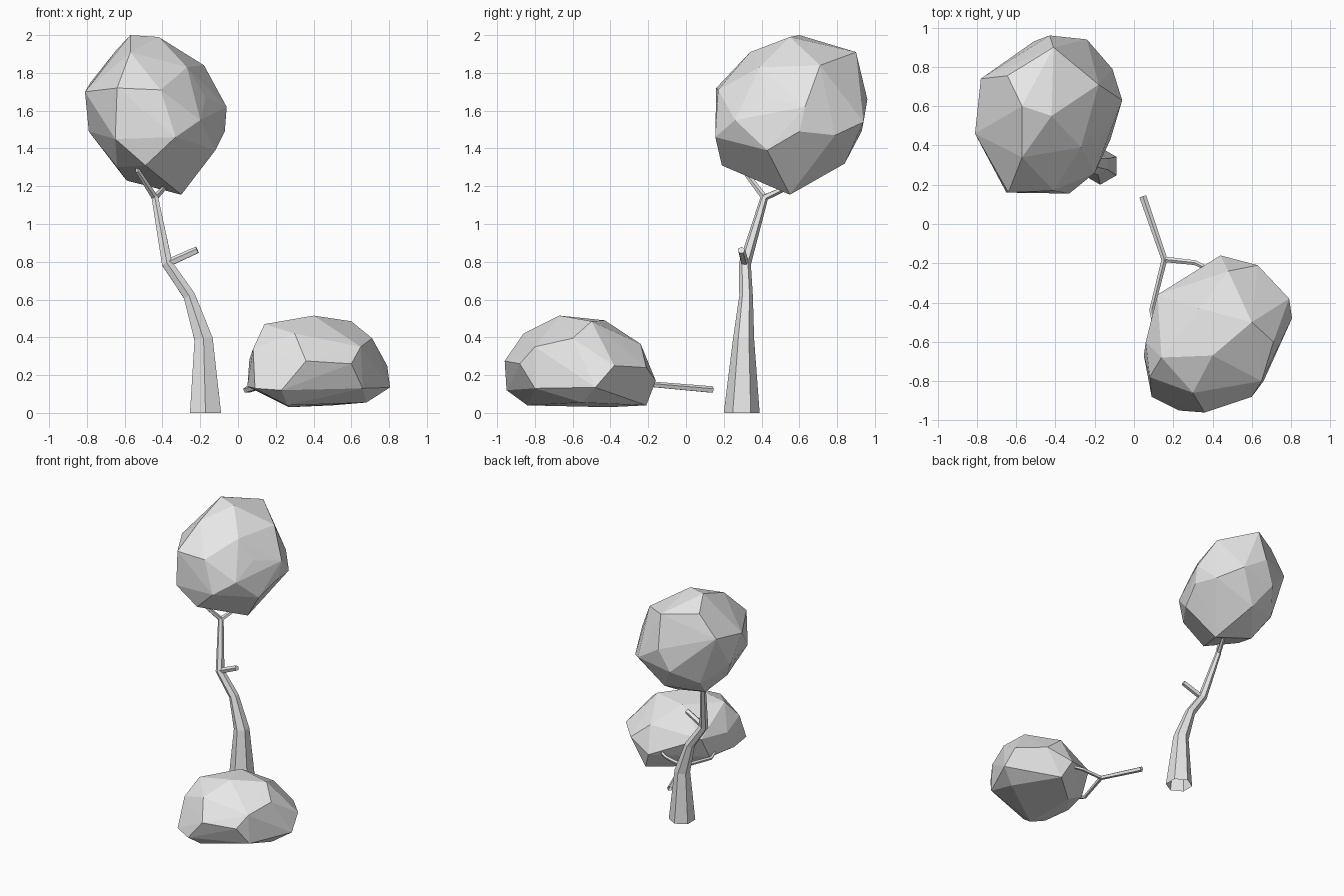
import bpy
import bmesh
import math
from mathutils import Vector

default_cube = bpy.data.objects.get("Cube")
if default_cube:
    bpy.data.objects.remove(default_cube, do_unlink=True)

# One plain grey for every part
grey = bpy.data.materials.new("plain_grey")
grey.use_nodes = True
grey.diffuse_color = (0.8, 0.8, 0.8, 1)
grey.node_tree.nodes["Principled BSDF"].inputs["Base Color"].default_value = grey.diffuse_color


def finish(bm, name):
    """Turn a bmesh into a flat-shaded object with the grey material."""
    bmesh.ops.recalc_face_normals(bm, faces=bm.faces[:])
    mesh = bpy.data.meshes.new(name)
    bm.to_mesh(mesh)
    bm.free()
    mesh.materials.append(grey)
    obj = bpy.data.objects.new(name, mesh)
    bpy.context.collection.objects.link(obj)
    return obj


def faceted_clump(name, corners):
    """Closed low-poly foliage lump wrapped around a few corner points."""
    bm = bmesh.new()
    for corner in corners:
        bm.verts.new(corner)
    bmesh.ops.convex_hull(bm, input=bm.verts[:])
    loose = [v for v in bm.verts if not v.link_faces]
    bmesh.ops.delete(bm, geom=loose, context='VERTS')
    return finish(bm, name)


def limb(name, path, sides, reference, level_start=False):
    """Tapered limb through (centre, radius) stations, open at its start."""
    bm = bmesh.new()
    centres = [Vector(centre) for centre, radius in path]
    rings = []
    last = len(path) - 1
    for i, (centre, radius) in enumerate(path):
        along = (centres[min(i + 1, last)] - centres[max(i - 1, 0)]).normalized()
        if level_start and i == 0:
            along = Vector((0, 0, 1))
        u = Vector(reference)
        u = (u - along * u.dot(along)).normalized()
        v = along.cross(u)
        ring = []
        for k in range(sides):
            angle = math.tau * k / sides
            offset = (u * math.cos(angle) + v * math.sin(angle)) * radius
            ring.append(bm.verts.new(centres[i] + offset))
        rings.append(ring)
    for lower, upper in zip(rings, rings[1:]):
        for k in range(sides):
            n = (k + 1) % sides
            bm.faces.new((lower[k], lower[n], upper[n], upper[k]))
    bm.faces.new(rings[-1])
    return finish(bm, name)


FRONT, UP = (0, -1, 0), (0, 0, 1)

# Standing tree: six-sided trunk, side stub and fork
fork = (-.44, .415, 1.14)
elbow = (-.375, .312, .79)
limb("trunk", [((-.172, .295, 0), .095), ((-.182, .305, .39), .056),
               ((-.258, .318, .62), .036), (elbow, .032), (fork, .02)],
     6, FRONT, level_start=True)
limb("trunk_stub", [(elbow, .022), ((-.215, .293, .862), .02)], 5, UP)
limb("crown_fork_front", [(fork, .018), ((-.53, .31, 1.28), .014),
                          ((-.54, .32, 1.4), .012)], 5, FRONT)
limb("crown_fork_back", [(fork, .018), ((-.39, .53, 1.19), .014),
                         ((-.38, .57, 1.3), .012)], 5, FRONT)

# Crown on top of the standing tree
faceted_clump("crown", [
    (-.57, .6, 2), (-.42, .55, 1.99), (-.41, .9, 1.91), (-.57, .34, 1.91),
    (-.645, .755, 1.92), (-.18, .71, 1.84), (-.27, .39, 1.83),
    (-.64, .16, 1.72), (-.41, .17, 1.71), (-.81, .46, 1.7), (-.78, .74, 1.75),
    (-.17, .43, 1.67), (-.06, .63, 1.62), (-.43, .96, 1.66), (-.24, .94, 1.54),
    (-.65, .16, 1.45), (-.33, .155, 1.46), (-.2, .26, 1.55),
    (-.07, .6, 1.49), (-.11, .79, 1.47), (-.79, .58, 1.49), (-.51, .93, 1.49),
    (-.12, .43, 1.39), (-.49, .19, 1.31), (-.64, .4, 1.3), (-.4, .84, 1.32),
    (-.65, .75, 1.37), (-.59, .6, 1.23), (-.3, .55, 1.155)])

# Fallen bough: stem, fork and foliage lying near the ground
joint = (.155, -.18, .15)
limb("bough_stem", [((.045, .14, .122), .019), (joint, .016)], 5, UP)
limb("bough_fork_left", [(joint, .015), ((.31, -.197, .17), .013),
                         ((.42, -.25, .19), .011)], 5, UP)
limb("bough_fork_right", [(joint, .015), ((.09, -.44, .13), .013),
                          ((.11, -.54, .16), .011)], 5, UP)
faceted_clump("bough_foliage", [
    (.4, -.67, .515), (.14, -.68, .47), (.33, -.43, .49), (.6, -.5, .485),
    (.3, -.86, .42), (.71, -.6, .395), (.65, -.8, .35), (.48, -.24, .365),
    (.36, -.96, .275), (.6, -.88, .26), (.08, -.78, .34), (.06, -.6, .28),
    (.12, -.36, .3), (.79, -.38, .25), (.63, -.21, .24), (.44, -.16, .17),
    (.805, -.48, .135), (.66, -.8, .13), (.23, -.95, .12), (.09, -.88, .13),
    (.05, -.67, .14), (.11, -.45, .13), (.68, -.55, .055), (.26, -.84, .04),
    (.27, -.41, .03), (.5, -.21, .04)])
